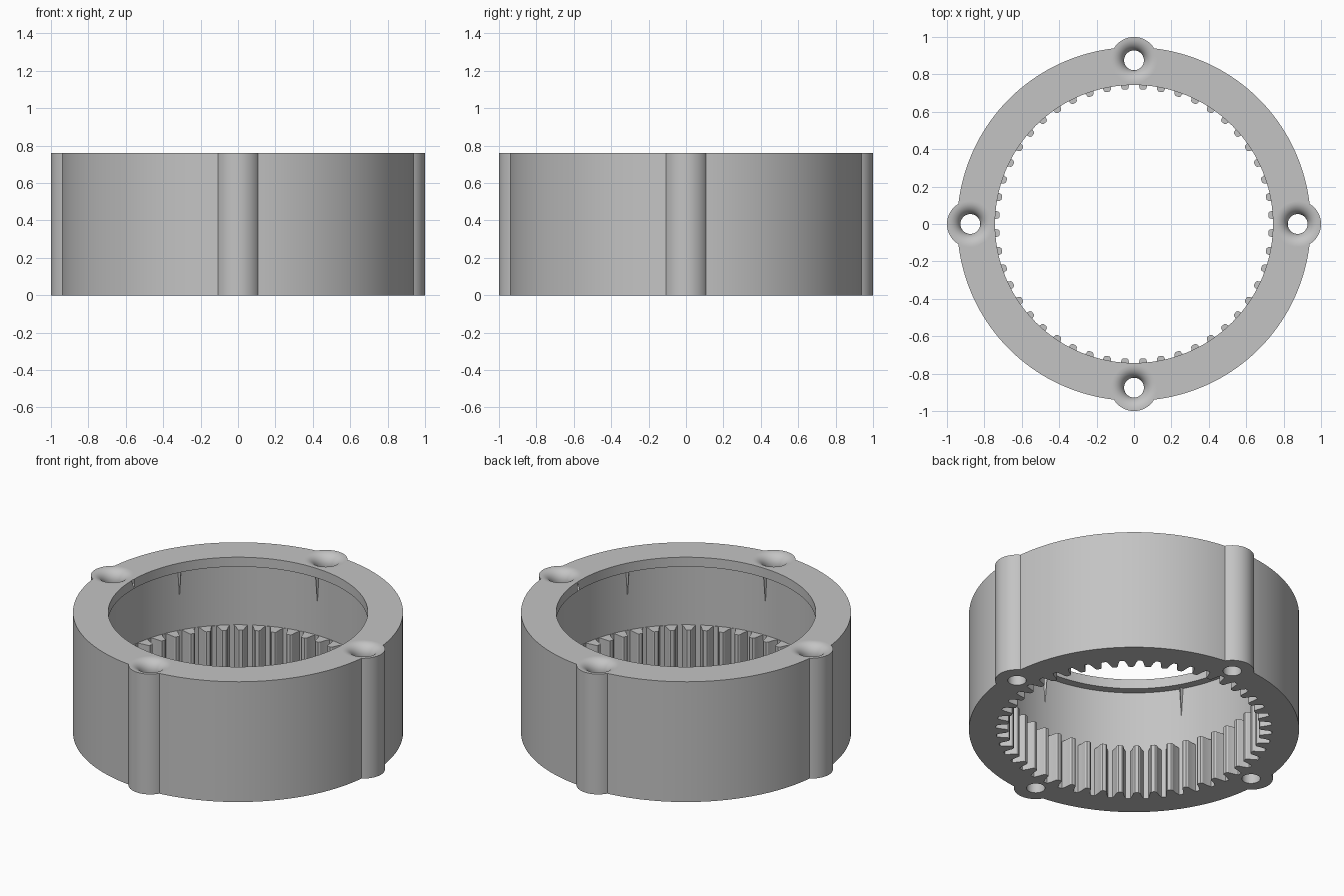
import bpy, bmesh
from math import sin, cos, pi, radians

HEIGHT, LIP_Z, TEETH_Z = 0.76, 0.70, 0.31
ROOT_R, CHAMBER_R, LIP_R = 0.79, 0.793, 0.743
BOLT_R, HOLE_R, FLARE = 0.875, 0.053, 0.065
TEETH = 48

cube = bpy.data.objects.get("Cube")
if cube:
    bpy.data.objects.remove(cube, do_unlink=True)

grey = bpy.data.materials.new("light grey")
grey.use_nodes = True
colour = (0.55, 0.55, 0.55, 1)
grey.diffuse_color = colour
grey.node_tree.nodes["Principled BSDF"].inputs["Base Color"].default_value = colour


def make_object(name, bm):
    bmesh.ops.recalc_face_normals(bm, faces=bm.faces)
    mesh = bpy.data.meshes.new(name)
    bm.to_mesh(mesh)
    bm.free()
    mesh.materials.append(grey)
    obj = bpy.data.objects.new(name, mesh)
    bpy.context.collection.objects.link(obj)
    return obj


def prism(name, outline, z0, z1):
    bm = bmesh.new()
    face = bm.faces.new([bm.verts.new((x, y, z0)) for x, y in outline])
    top = bmesh.ops.extrude_face_region(bm, geom=[face])["geom"]
    verts = [v for v in top if isinstance(v, bmesh.types.BMVert)]
    bmesh.ops.translate(bm, verts=verts, vec=(0, 0, z1 - z0))
    if not face.is_valid or len(bm.faces) < len(outline) + 2:
        bm.faces.new([v for v in bm.verts if v not in verts])
    return make_object(name, bm)


def circle(r, n, cx=0, cy=0):
    return [(cx + r * cos(2 * pi * i / n), cy + r * sin(2 * pi * i / n)) for i in range(n)]


def revolve(name, profile, cx, cy, n=48):
    bm = bmesh.new()
    rings = [[bm.verts.new((x, y, z)) for x, y in circle(r, n, cx, cy)] for r, z in profile]
    for a, b in zip(rings, rings[1:]):
        for i in range(n):
            j = (i + 1) % n
            bm.faces.new((a[i], a[j], b[j], b[i]))
    bm.faces.new(rings[0])
    bm.faces.new(rings[-1])
    return make_object(name, bm)


def combine(target, tool, operation):
    mod = target.modifiers.new("combine", 'BOOLEAN')
    mod.operation = operation
    mod.solver = 'EXACT'
    mod.object = tool
    bpy.context.view_layer.objects.active = target
    bpy.ops.object.modifier_apply(modifier=mod.name)
    bpy.data.objects.remove(tool, do_unlink=True)


# Round housing with four bolt lobes
body = prism("ring_gear_housing", circle(0.945, 192), 0, HEIGHT)
bolts = [(BOLT_R * cos(k * pi / 2), BOLT_R * sin(k * pi / 2)) for k in range(4)]
for x, y in bolts:
    combine(body, prism("lobe", circle(0.125, 64, x, y), 0, HEIGHT), 'UNION')

# Bore: narrow lip at the top, wider chamber, toothed section below
combine(body, prism("lip_cutter", circle(LIP_R, 192), 0.5, 1), 'DIFFERENCE')
combine(body, prism("chamber_cutter", circle(CHAMBER_R, 192), TEETH_Z, LIP_Z), 'DIFFERENCE')

# One tooth as radius and half angle in degrees, mirrored about its middle
flank = [(ROOT_R, 2.8), (0.765, 2.1), (0.74, 1.65), (0.727, 1.4), (0.72, 0.8)]
tooth = [(r, -a) for r, a in flank] + [(r, a) for r, a in reversed(flank)]
gear = []
for k in range(TEETH):
    for r, a in tooth:
        angle = radians((k + 0.5) * 360 / TEETH + a)
        gear.append((r * cos(angle), r * sin(angle)))
combine(body, prism("gear_cutter", gear, -0.1, 0.5), 'DIFFERENCE')

# Bolt holes with rounded flares at the top
hole = [(HOLE_R, -0.1)]
for i in range(9):
    t = i / 8 * pi / 2
    hole.append((HOLE_R + FLARE * (1 - cos(t)), HEIGHT - FLARE * (1 - sin(t))))
hole.append((HOLE_R + FLARE, HEIGHT + 0.1))
for x, y in bolts:
    combine(body, revolve("hole_cutter", hole, x, y), 'DIFFERENCE')

# Six small tapered ribs under the lip
bm = bmesh.new()
for k in range(6):
    a = radians(30 + 60 * k)

    def point(r, side, z):
        return bm.verts.new((r * cos(a) - side * sin(a), r * sin(a) + side * cos(a), z))

    left, right = point(CHAMBER_R, 0.011, LIP_Z), point(CHAMBER_R, -0.011, LIP_Z)
    crest, foot = point(CHAMBER_R - 0.02, 0, LIP_Z), point(CHAMBER_R, 0, 0.51)
    for tri in ((left, right, crest), (left, crest, foot), (crest, right, foot), (right, left, foot)):
        bm.faces.new(tri)
make_object("chamber_ribs", bm)

# Smooth curved walls, keep edges sharp
bpy.ops.object.select_all(action='DESELECT')
body.select_set(True)
bpy.context.view_layer.objects.active = body
bpy.ops.object.shade_smooth_by_angle(angle=radians(30))
